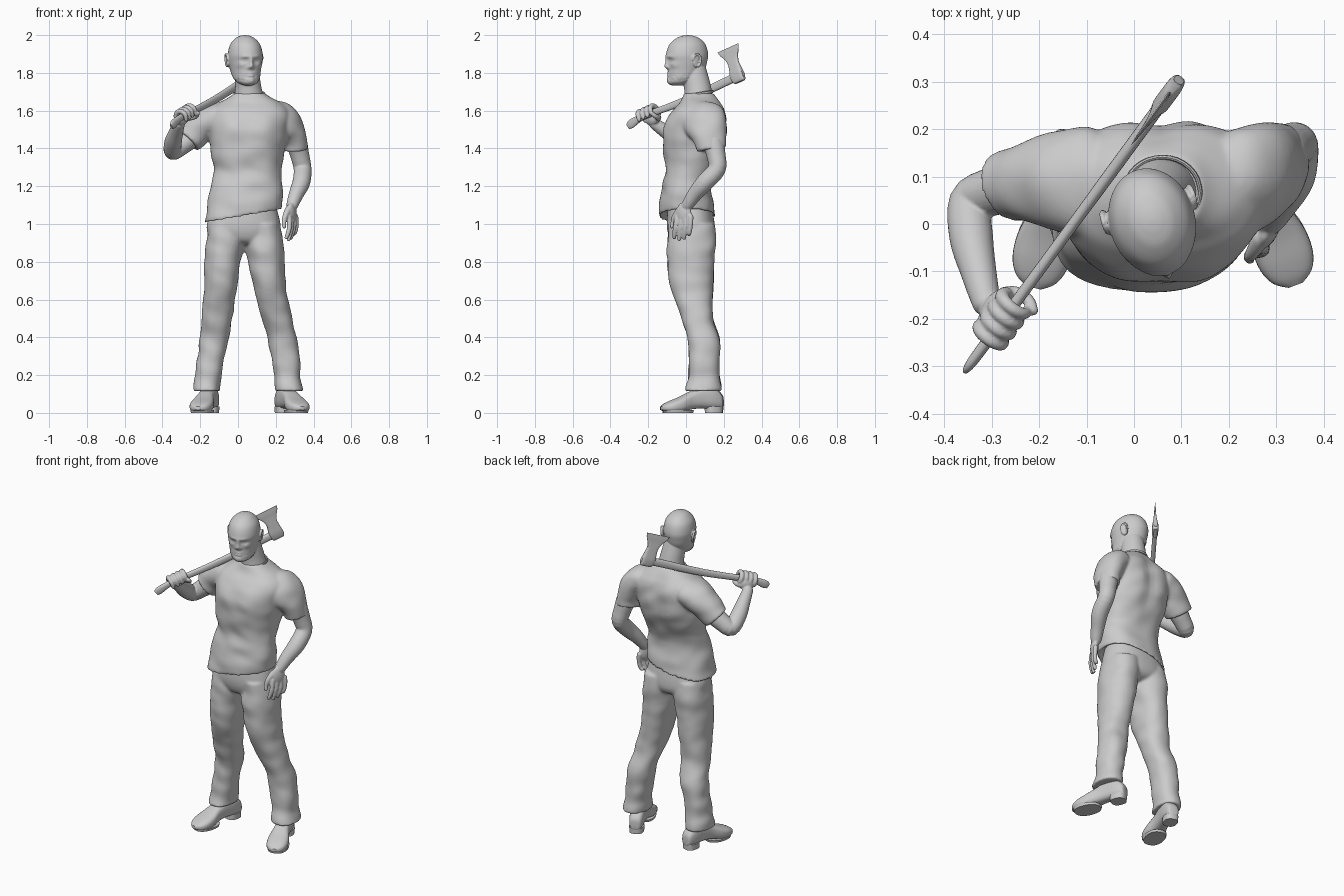
import bpy, bmesh, math
from mathutils import Vector, Matrix, noise

X, Y, Z = Vector((1, 0, 0)), Vector((0, 1, 0)), Vector((0, 0, 1))


def spline(rows, steps):
    """Catmull-Rom through rows of numbers."""
    out = []
    for i in range(len(rows) - 1):
        p = [rows[max(0, min(len(rows) - 1, i + k))] for k in (-1, 0, 1, 2)]
        for s in range(steps):
            t = s / steps
            out.append([b + .5 * t * (c - a + t * (2*a - 5*b + 4*c - d + t * (3*(b - c) + d - a)))
                        for a, b, c, d in zip(*p)])
    return out + [list(rows[-1])]


def loft(bm, rows, axes=None, ref=Z, n=24, steps=4, e=2.0, deform=None):
    """Skin through rows (x, y, z, radius_u, radius_v); fixed axes or a tube along the path."""
    rows = spline(rows, steps)
    pts = [Vector(r[:3]) for r in rows]
    rings = []
    for i, r in enumerate(rows):
        if axes:
            u, v = axes
        else:
            t = (pts[min(i + 1, len(pts) - 1)] - pts[max(i - 1, 0)]).normalized()
            u = t.cross(ref).normalized()
            v = u.cross(t)
        ring = []
        for k in range(n):
            a = 2 * math.pi * k / n
            c, s = math.cos(a), math.sin(a)
            out = (u * math.copysign(abs(c) ** (2 / e), c) * max(r[3], .0005)
                   + v * math.copysign(abs(s) ** (2 / e), s) * max(r[4], .0005))
            co = pts[i] + out
            if deform:
                co = deform(co, out.normalized())
            ring.append(bm.verts.new(co))
        rings.append(ring)
    faces = [bm.faces.new(rings[0]), bm.faces.new(rings[-1][::-1])]
    for a, b in zip(rings, rings[1:]):
        for k in range(n):
            faces.append(bm.faces.new((a[k], b[k], b[(k + 1) % n], a[(k + 1) % n])))
    bmesh.ops.recalc_face_normals(bm, faces=faces)


def tube(bm, pts, radii, ref=Z, n=14):
    """Round limb with rounded ends."""
    rows = [(*p, r, r) for p, r in zip(pts, radii)]
    d0 = (Vector(pts[0]) - Vector(pts[1])).normalized() * radii[0]
    d1 = (Vector(pts[-1]) - Vector(pts[-2])).normalized() * radii[-1]
    cap = lambda p, d, f, g, r: (*(Vector(p) + d * f), r * g, r * g)
    rows = [cap(pts[0], d0, .8, .4, radii[0])] + rows + [cap(pts[-1], d1, .6, .75, radii[-1]), cap(pts[-1], d1, .95, .2, radii[-1])]
    loft(bm, rows, ref=ref, n=n)


def ball(bm, c, r, rot=Matrix()):
    bmesh.ops.create_uvsphere(bm, u_segments=24, v_segments=16, radius=1,
                              matrix=Matrix.Translation(c) @ rot @ Matrix.Diagonal((*r, 1)))


def finish(bm, name, voxel=0, smooth=2):
    me = bpy.data.meshes.new(name)
    bm.to_mesh(me)
    bm.free()
    me.polygons.foreach_set("use_smooth", [True] * len(me.polygons))
    ob = bpy.data.objects.new(name, me)
    bpy.context.collection.objects.link(ob)
    if voxel:
        m = ob.modifiers.new("fuse", "REMESH")
        m.mode, m.voxel_size, m.use_smooth_shade = "VOXEL", voxel, True
        m = ob.modifiers.new("soften", "SMOOTH")
        m.factor, m.iterations = .5, smooth
    else:
        me.set_sharp_from_angle(angle=math.radians(40))
    return ob


def bell(x, x0, s):
    return math.exp(-((x - x0) / s) ** 2)


def folds(co, out, amp=.009):
    return co + out * amp * noise.noise(Vector((co.x * 9, co.y * 9, co.z * 13 + co.x * 3)))


# Shirt: torso with slanted hem, plus sleeves
def shirt_shape(co, out):
    co = folds(co, out)
    if out.y > 0:
        co.y -= .022 * bell(co.x, .05, .05) * bell(co.z, 1.48, .16)
    else:
        co.y -= .012 * (bell(co.x, -.05, .06) + bell(co.x, .14, .06)) * bell(co.z, 1.5, .06)
    co.z += .17 * (co.x - .03) * max(0, min(1, (1.25 - co.z) / .2))
    return co


bm = bmesh.new()
loft(bm, [(.035, .01, 1.07, .17, .12), (.025, .007, 1.042, .203, .148), (.035, .003, 1.1, .2, .143),
          (.045, .003, 1.2, .19, .128), (.05, .02, 1.28, .18, .13), (.05, .04, 1.38, .195, .158),
          (.055, .052, 1.47, .205, .17), (.06, .06, 1.55, .215, .163), (.065, .068, 1.605, .205, .138),
          (.065, .072, 1.64, .165, .11), (.062, .07, 1.67, .112, .09), (.06, .067, 1.692, .082, .076)],
     (X, Y), n=56, steps=6, e=2.3, deform=shirt_shape)
loft(bm, [(.15, .08, 1.585, .08, .06), (.21, .085, 1.568, .115, .08), (.255, .1, 1.535, .115, .08),
          (.285, .118, 1.49, .1, .072), (.305, .13, 1.44, .086, .064), (.31, .138, 1.395, .08, .064)],
     ref=X, n=32, deform=folds)
loft(bm, [(-.04, .085, 1.58, .08, .06), (-.1, .088, 1.568, .115, .08), (-.16, .092, 1.54, .105, .085),
          (-.215, .09, 1.498, .088, .083), (-.25, .085, 1.462, .08, .078), (-.268, .08, 1.443, .077, .076)],
     n=32, deform=folds)
finish(bm, "shirt", .008, 5)

# Collar ring
bm = bmesh.new()
loft(bm, [(.06 + .08 * math.cos(a), .066 + .075 * math.sin(a), 1.689 + .012 * math.sin(a), .005, .008)
          for a in [math.tau * k / 16 for k in range(17)]], n=8, steps=2)
finish(bm, "shirt_collar")

# Trousers: pelvis and two legs
bm = bmesh.new()
loft(bm, [(.035, .02, 1.1, .165, .115), (.03, .025, 1.0, .195, .127), (.033, .03, .94, .185, .122),
          (.045, .03, .905, .12, .1), (.05, .03, .89, .06, .06)], (X, Y), n=48, e=2.3)
leg_z = (1.0, .9, .8, .7, .6, .5, .4, .3, .2, .14, .115)
leg_y = (.028, .03, .025, .028, .04, .06, .092, .096, .095, .092, .09)
leg_ry = (.12, .128, .124, .117, .1, .085, .083, .084, .082, .092, .098)
leg_rx = (.09, .104, .095, .09, .084, .08, .077, .075, .07, .07, .073)
for cx in ((-.06, -.068, -.082, -.09, -.1, -.11, -.125, -.142, -.155, -.162, -.163),
           (.13, .138, .148, .162, .18, .205, .23, .248, .263, .271, .273)):
    loft(bm, list(zip(cx, leg_y, leg_z, leg_rx, leg_ry)), (X, Y), n=40, steps=6, e=2.2, deform=folds)
finish(bm, "trousers", .008, 6)

# Shoes with heel blocks
for name, x, turn in (("right_shoe", -.175, -.24), ("left_shoe", .287, .36)):
    bm = bmesh.new()
    prof = [(.187, .012, .03, .07), (.178, .033, .022, .1), (.13, .043, .02, .14), (.07, .043, .024, .14),
            (.01, .046, .018, .115), (-.05, .06, .003, .085), (-.1, .059, .002, .065),
            (-.135, .043, .008, .048), (-.154, .016, .016, .034)]
    loft(bm, [(0, y, (b + t) / 2, w, (t - b) / 2) for y, w, b, t in prof], (X, Z), n=32, e=2.7)
    loft(bm, [(0, .14, 0, .04, .045), (0, .14, .035, .042, .046)], (X, Y), n=32, e=2.6)
    loft(bm, [(0, -.06, 0, .057, .08), (0, -.06, .014, .06, .084)], (X, Y), n=32, e=2.3)
    bmesh.ops.transform(bm, matrix=Matrix.Translation((x, .015, 0)) @ Matrix.Rotation(turn, 4, "Z"), verts=bm.verts)
    finish(bm, name)

# Head: face relief as soft bumps (x, z, width, height, amount), mirrored where x > 0
bumps = [(.03, 1.886, .024, .009, .005), (.034, 1.866, .015, .011, -.009), (.034, 1.866, .009, .006, .006),
         (0, 1.858, .010, .026, .013), (0, 1.835, .012, .013, .017), (.014, 1.829, .007, .007, .007),
         (.052, 1.842, .018, .016, .006), (0, 1.799, .022, .004, .004), (0, 1.786, .018, .005, .005),
         (0, 1.792, .024, .002, -.003), (0, 1.757, .026, .014, .007)]


def face(co, out):
    if out.y < 0:
        co.y -= min(1, -out.y * 2) * sum(
            amt * (bell(co.x, x, w) + (bell(co.x, -x, w) if x else 0)) * bell(co.z, z, h)
            for x, z, w, h, amt in bumps)
    beard = bell(co.z, 1.765, .03) * max(0, min(1, (.02 - co.y) * 30))
    return co + out * beard * (.002 + .004 * noise.noise(co * 90))


bm = bmesh.new()
loft(bm, [(0, -.045, 1.732, .012, .02), (0, -.045, 1.738, .034, .042), (0, -.032, 1.752, .055, .063),
          (0, -.012, 1.78, .071, .085), (0, .002, 1.82, .081, .1), (0, .006, 1.86, .088, .108),
          (0, .006, 1.9, .09, .113), (0, .008, 1.95, .078, .097), (0, .01, 1.983, .05, .063),
          (0, .01, 1.996, .025, .03), (0, .01, 2.0, .004, .004)], (X, Y), n=72, steps=8, deform=face)
for s in (-1, 1):  # ears
    ball(bm, (s * .089, .03, 1.862), (.008, .02, .034), Matrix.Rotation(s * .3, 4, "Z"))
    tube(bm, [(s * (.095 + .004 * math.sin(a)), .032 + .022 * math.cos(a), 1.866 + .033 * math.sin(a))
              for a in (-1.3, -.6, .1, .8, 1.6, 2.4, 3)], [.006] * 7, ref=X, n=8)
bmesh.ops.transform(bm, matrix=Matrix.Translation((.04, 0, 0)) @ Matrix.Rotation(.29, 4, "Z"), verts=bm.verts)
loft(bm, [(.045, .04, 1.83, .06, .065), (.05, .052, 1.77, .066, .07), (.055, .062, 1.72, .07, .072),
          (.058, .066, 1.67, .078, .074)], (X, Y), n=40)
finish(bm, "head", .004, 2)

# Left arm hanging down, with open hand turned slightly forward
bm = bmesh.new()
tube(bm, [(.305, .14, 1.45), (.328, .16, 1.36), (.342, .163, 1.29), (.335, .1, 1.22), (.307, .045, 1.155), (.287, .008, 1.1)],
     [.055, .05, .047, .047, .039, .031], ref=X, n=24)
ball(bm, (.283, -.012, 1.055), (.022, .044, .06), Matrix.Rotation(-.45, 4, "Z"))
for k in range(4):
    y = -.05 + .026 * k
    x = .287 + .45 * (y + .012)
    tip = (.918, .908, .915, .935)[k]
    tube(bm, [(x, y * .9, 1.04), (x + .003, y - .005, .99), (x - .004, y - .01, .955), (x - .014, y - .012, tip + .01)],
         [.0145, .013, .012, .01], ref=X, n=12)
tube(bm, [(.268, -.03, 1.08), (.25, -.06, 1.04), (.243, -.07, 1.005), (.245, -.075, .985)],
     [.018, .015, .012, .01], ref=X, n=12)
finish(bm, "left_arm", .0045, 2)


# Axe lies in one vertical plane, so x follows from y
def axe(y, z):
    return Vector((.734 * y - .128, y, z))


along = Vector((.734, 1, .45)).normalized()
side = along.cross(Z).normalized()
up = side.cross(along)
bm = bmesh.new()
loft(bm, [(*axe(y, z), a, b) for y, z, a, b in (
    (-.306, 1.515, .007, .016), (-.29, 1.53, .011, .024), (-.25, 1.557, .012, .019), (-.2, 1.58, .012, .018),
    (-.1, 1.616, .012, .019), (0, 1.655, .012, .021), (.1, 1.70, .013, .022), (.2, 1.748, .013, .023),
    (.29, 1.79, .013, .023), (.304, 1.797, .011, .019))], n=20, e=2.3)
finish(bm, "axe_handle")
bm = bmesh.new()
loft(bm, [(*axe(y, z), a, b) for y, z, a, b in (
    (.285, 1.752, .032, .010), (.281, 1.762, .038, .016), (.27, 1.79, .041, .018), (.26, 1.825, .036, .014),
    (.25, 1.855, .034, .010), (.24, 1.885, .046, .006), (.23, 1.91, .064, .004), (.222, 1.932, .073, .001))],
     (along, side), n=32, e=4)
finish(bm, "axe_head")

# Right arm bent up, fist wrapped over the handle
bm = bmesh.new()
tube(bm, [(-.22, .088, 1.48), (-.3, .068, 1.415), (-.345, .045, 1.385), (-.343, -.03, 1.435), (-.328, -.1, 1.485), (-.312, -.165, 1.53)],
     [.056, .051, .046, .046, .038, .03], n=24)
grip = axe(-.2, 1.58)
frame = Matrix((side, along, up)).transposed().to_4x4()
ball(bm, grip - side * .03 - up * .022, (.024, .048, .036), frame)
for k in range(4):
    c = grip + along * (-.045 + .029 * k)
    tube(bm, [c + side * .032 * math.cos(a) + up * .034 * math.sin(a) for a in (3.7, 2.9, 2.1, 1.3, .5, -.4)],
         [.015, .015, .0145, .0135, .0125, .011], ref=along, n=12)
tube(bm, [grip + side * a + along * b + up * c for a, b, c in (
    (-.03, .03, -.03), (-.01, .05, -.036), (.02, .055, -.03), (.04, .05, -.01))], [.018, .015, .013, .011], n=12)
finish(bm, "right_arm", .0045, 2)
